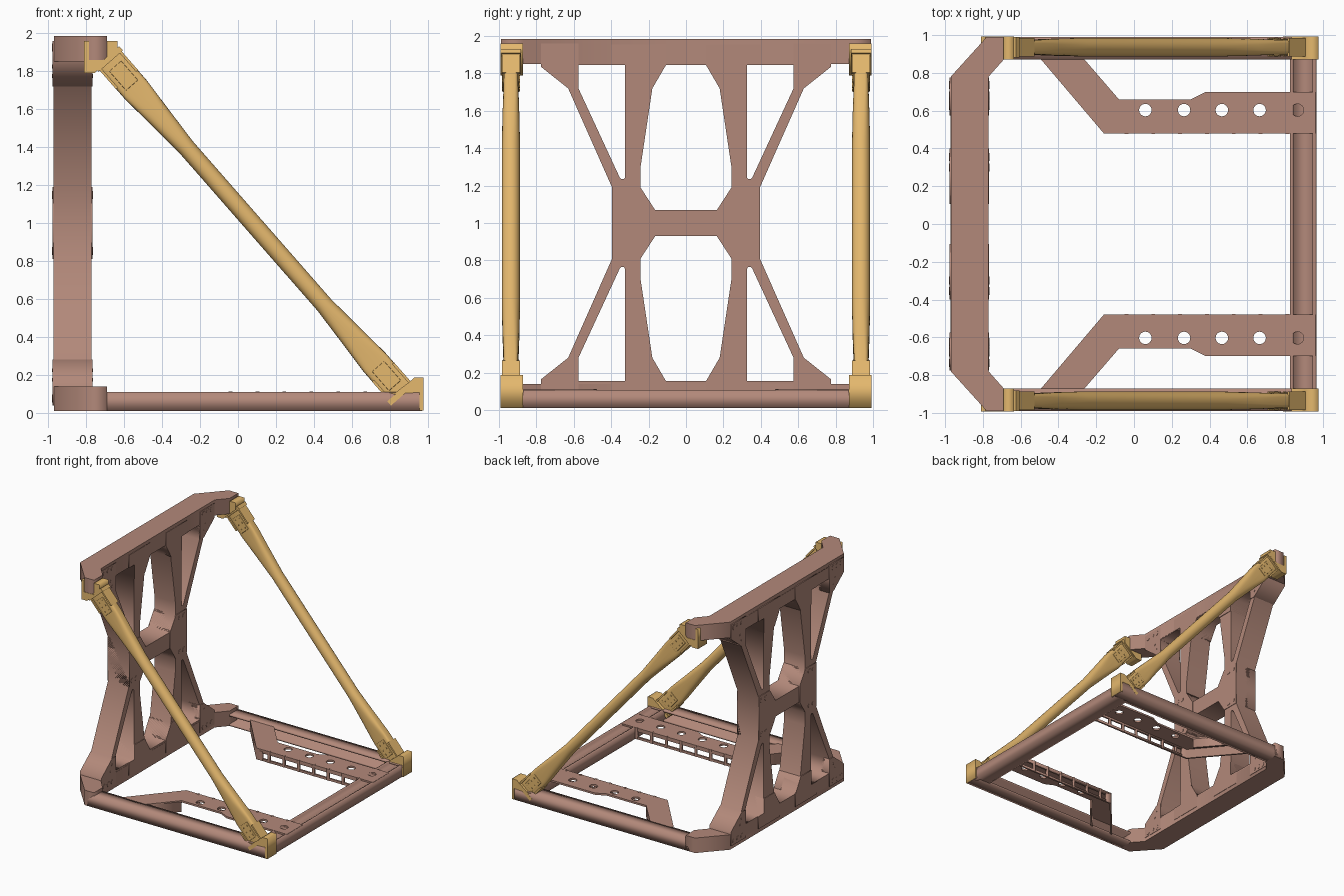
import bpy, bmesh, math
from mathutils import Matrix, Vector

if "Cube" in bpy.data.objects:
    bpy.data.objects.remove(bpy.data.objects["Cube"])


def material(name, col):
    m = bpy.data.materials.new(name)
    m.diffuse_color = (*col, 1)
    m.use_nodes = True
    m.node_tree.nodes["Principled BSDF"].inputs["Base Color"].default_value = m.diffuse_color
    return m


BROWN = material("brown_steel", (0.45, 0.25, 0.195))
GOLD = material("gold_steel", (0.78, 0.48, 0.155))


def finish(name, bm, mat, smooth=False):
    bmesh.ops.remove_doubles(bm, verts=bm.verts, dist=1e-5)
    bmesh.ops.recalc_face_normals(bm, faces=bm.faces)
    me = bpy.data.meshes.new(name)
    bm.to_mesh(me)
    bm.free()
    me.materials.append(mat)
    ob = bpy.data.objects.new(name, me)
    bpy.context.collection.objects.link(ob)
    if smooth:
        bpy.context.view_layer.objects.active = ob
        ob.select_set(True)
        bpy.ops.object.shade_smooth_by_angle(angle=math.radians(35))
        ob.select_set(False)
    return ob


AXES = {"yz": ((0, 1, 0), (0, 0, 1), (1, 0, 0)),
        "xz": ((1, 0, 0), (0, 0, 1), (0, 1, 0)),
        "xy": ((1, 0, 0), (0, 1, 0), (0, 0, 1))}


def prism(name, plane, outline, lo, hi, mat, holes=()):
    """Extrude a 2D outline with holes from lo to hi along the plane normal."""
    cu = bpy.data.curves.new(name, "CURVE")
    cu.dimensions, cu.fill_mode, cu.extrude = "2D", "BOTH", (hi - lo) / 2
    for loop in (outline, *holes):
        sp = cu.splines.new("POLY")
        sp.points.add(len(loop) - 1)
        for p, (u, v) in zip(sp.points, loop):
            p.co = (u, v, 0, 1)
        sp.use_cyclic_u = True
    tmp = bpy.data.objects.new(name, cu)
    bpy.context.collection.objects.link(tmp)
    me = bpy.data.meshes.new_from_object(tmp.evaluated_get(bpy.context.evaluated_depsgraph_get()))
    bpy.data.objects.remove(tmp)
    bm = bmesh.new()
    bm.from_mesh(me)
    bpy.data.meshes.remove(me)
    u, v, w = (Vector(a) for a in AXES[plane])
    for vert in bm.verts:
        c = vert.co
        vert.co = u * c.x + v * c.y + w * (c.z + (lo + hi) / 2)
    return finish(name, bm, mat)


def box(name, a, b, mat, frame=Matrix()):
    a, b = Vector(a), Vector(b)
    bm = bmesh.new()
    bmesh.ops.create_cube(bm, size=1, matrix=frame @ Matrix.Translation((a + b) / 2)
                          @ Matrix.Diagonal((*(b - a), 1)))
    return finish(name, bm, mat)


def bolts(name, axis, spots, lo, hi, r, mat, frame=Matrix()):
    """Round bolts spanning lo..hi along x or y, at 2D spots."""
    bm = bmesh.new()
    for p, q in spots:
        if axis == "x":
            m = Matrix.Translation(((lo + hi) / 2, p, q)) @ Matrix.Rotation(math.pi / 2, 4, "Y")
        else:
            m = Matrix.Translation((p, (lo + hi) / 2, q)) @ Matrix.Rotation(math.pi / 2, 4, "X")
        bmesh.ops.create_cone(bm, cap_ends=True, segments=16, radius1=r, radius2=r,
                              depth=hi - lo, matrix=frame @ m)
    return finish(name, bm, mat)


def circle(x, y, r, n=24):
    return [(x + r * math.cos(2 * math.pi * i / n), y + r * math.sin(2 * math.pi * i / n)) for i in range(n)]


def flip(pts, su, sv=1, cv=1.0):
    return [(u * su, cv + (v - cv) * sv) for u, v in pts]


def both(pts):
    return pts + flip(pts, -1)[::-1]


# Rear H-shaped truss panel
side = [(0.77, 1.95), (0.77, 1.835), (0.63, 1.72), (0.395, 1.19)]
half = side + flip(side, 1, -1)[::-1]
window = both([(0.107, 1.845), (0.18, 1.72), (0.243, 1.3), (0.243, 1.19), (0.165, 1.07)])
tri = [(0.325, 1.845), (0.575, 1.845), (0.575, 1.72), (0.355, 1.245), (0.345, 1.235), (0.333, 1.235), (0.325, 1.245)]
holes = [window, flip(window, 1, -1)] + [flip(tri, s, t) for s in (1, -1) for t in (1, -1)]
prism("rear_panel", "yz", both(half), -0.972, -0.772, BROWN, holes)

# Upper and lower rear beams with splayed ends
beam = [(-0.97, 0.78), (-0.78, 0.99), (-0.69, 0.99), (-0.69, 0.87), (-0.77, 0.78)]
outline = beam + [(x, -y) for x, y in reversed(beam)]
prism("upper_rear_beam", "xy", outline, 1.85, 1.985, BROWN)
prism("lower_rear_beam", "xy", outline, 0.01, 0.14, BROWN)

# Cover plates and bolts on the panel
hub = [(0.165, 1.07), (0.243, 1.19), (0.395, 1.19), (0.395, 0.81), (0.243, 0.81), (0.165, 0.93)]
gusset = [(0.575, 1.96), (0.775, 1.96), (0.775, 1.835), (0.63, 1.72), (0.575, 1.72)]
foot = [(0.107, 1.955), (0.4, 1.955), (0.4, 1.845), (0.325, 1.845), (0.325, 1.72), (0.18, 1.72), (0.107, 1.845)]
big = [(0.625, 1.925), (0.68, 1.925), (0.735, 1.925), (0.3, 1.148), (0.355, 1.148)]
small = [(0.65, 1.825), (0.63, 1.775)]
for s in (1, -1):
    prism("hub_plate", "yz", flip(hub, s), -0.977, -0.767, BROWN)
    for t in (1, -1):
        prism("gusset_plate", "yz", flip(gusset, s, t), -0.977, -0.767, BROWN)
        prism("column_foot_plate", "yz", flip(foot, s, t), -0.977, -0.767, BROWN)
        bolts("panel_bolts", "x", flip(big, s, t), -0.979, -0.765, 0.021, BROWN)
        bolts("gusset_bolts", "x", flip(small, s, t), -0.979, -0.765, 0.01, BROWN)

# Front cross beam with a lipped channel section
prism("front_cross_beam", "xz", [(0.825, 0.01), (0.965, 0.01), (0.965, 0.108), (0.945, 0.108),
      (0.945, 0.096), (0.845, 0.096), (0.845, 0.108), (0.825, 0.108)], -0.9, 0.9, BROWN)

# Brace direction and loft stations: distance, half height, half width, squareness
top, end = Vector((-0.67, 0, 1.853)), Vector((0.85, 0, 0.117))
d = (end - top).normalized()
L = (end - top).length
n = Vector((-d.z, 0, d.x))
stations = [(0.0, 0.076, 0.038, 5), (0.2, 0.076, 0.04, 5), (0.36, 0.064, 0.045, 3), (0.6, 0.047, 0.049, 2)]
stations += [(L - s, a, b, e) for s, a, b, e in reversed(stations)]


def brace(y):
    bm = bmesh.new()
    rings, N = [], 32
    for s, a, b, e in stations:
        ring = []
        for i in range(N):
            c, q = math.cos(2 * math.pi * i / N), math.sin(2 * math.pi * i / N)
            p = n * (a * math.copysign(abs(c) ** (2 / e), c))
            w = b * math.copysign(abs(q) ** (2 / e), q)
            ring.append(bm.verts.new(top + d * s + p + Vector((0, y + w, 0))))
        rings.append(ring)
    for r0, r1 in zip(rings, rings[1:]):
        for i in range(N):
            j = (i + 1) % N
            bm.faces.new((r0[i], r0[j], r1[j], r1[i]))
    bm.faces.new(rings[0])
    bm.faces.new(rings[-1])
    finish("diagonal_brace", bm, GOLD, True)


# Floor bracket outline
plate = [(-0.5, 0.88), (-0.16, 0.48), (0.96, 0.48), (0.96, 0.7), (0.38, 0.7), (0.3, 0.66), (-0.08, 0.66), (-0.27, 0.88)]
wall_a = [(-0.5, 0.88), (-0.16, 0.48), (-0.1, 0.48), (-0.1, 0.495), (-0.153, 0.495), (-0.48, 0.88)]
wall_b = [(-0.27, 0.88), (-0.08, 0.66), (-0.09, 0.65), (-0.29, 0.88)]
channel = [(0.99, 0.01), (0.99, 0.11), (0.87, 0.11), (0.87, 0.094), (0.97, 0.094), (0.97, 0.026), (0.87, 0.026), (0.87, 0.01)]
saddle = [(-0.81, 1.96), (-0.785, 1.96), (-0.785, 1.86), (-0.69, 1.86), (-0.69, 1.96), (-0.635, 1.96),
          (-0.635, 1.9), (-0.755, 1.79), (-0.81, 1.79)]
shoe = [(0.79, 0.108), (0.955, 0.108), (0.955, 0.012), (0.978, 0.012), (0.978, 0.187), (0.93, 0.187), (0.905, 0.165), (0.82, 0.1)]

for s in (1, -1):
    # Base side rail and perforated floor bracket
    prism("base_side_rail", "yz", [(y * s, z) for y, z in channel], -0.75, 0.97, BROWN)
    prism("floor_bracket_plate", "xy", flip(plate, 1, s, 0), 0.094, 0.11, BROWN,
          [circle(x, 0.603 * s, 0.033) for x in (0.06, 0.265, 0.465, 0.665, 0.865)])
    prism("floor_bracket_wall", "xy", flip(wall_a, 1, s, 0), 0.012, 0.1, BROWN)
    prism("floor_bracket_web", "xy", flip(wall_b, 1, s, 0), 0.012, 0.1, BROWN)
    for z0, z1 in ((0.012, 0.032), (0.078, 0.1)):
        prism("floor_bracket_lip", "xy", flip([(-0.1, 0.48), (0.96, 0.48), (0.96, 0.495), (-0.1, 0.495)], 1, s, 0),
              z0, z1, BROWN)
    for i in range(7):
        x = -0.05 + 0.142 * i
        prism("lip_post", "xy", flip([(x, 0.477), (x + 0.02, 0.477), (x + 0.02, 0.495), (x, 0.495)], 1, s, 0),
              0.012, 0.112, BROWN)

    # Gold braces with their end mounts
    y = 0.936 * s
    brace(y)
    y0, y1 = sorted((0.872 * s, 0.993 * s))
    prism("upper_brace_saddle", "xz", saddle, y0, y1, GOLD)
    prism("lower_brace_shoe", "xz", shoe, y0, y1, GOLD)
    for origin, dirn in ((top, d), (end, -d)):
        frame = Matrix((dirn, (0, 1, 0), n)).transposed().to_4x4()
        frame.translation = origin + Vector((0, y, 0))
        box("brace_end_plate", (-0.03, -0.055, -0.085), (0.0, 0.055, 0.085), GOLD, frame)
        for q in (-1, 1):
            box("brace_end_rib", (0, -0.048, q * 0.07 - 0.007), (0.13, 0.048, q * 0.07 + 0.007), GOLD, frame)
        pad = box("brace_side_pad", (0.035, -0.044, -0.042), (0.17, 0.044, 0.042), GOLD, frame)
        bv = pad.modifiers.new("soft_edges", "BEVEL")
        bv.width, bv.segments = 0.004, 2
        bolts("brace_bolts", "y", [(x, z) for x in (0.06, 0.1, 0.145) for z in (-0.022, 0.022)],
              -0.048, 0.048, 0.006, GOLD, frame)
